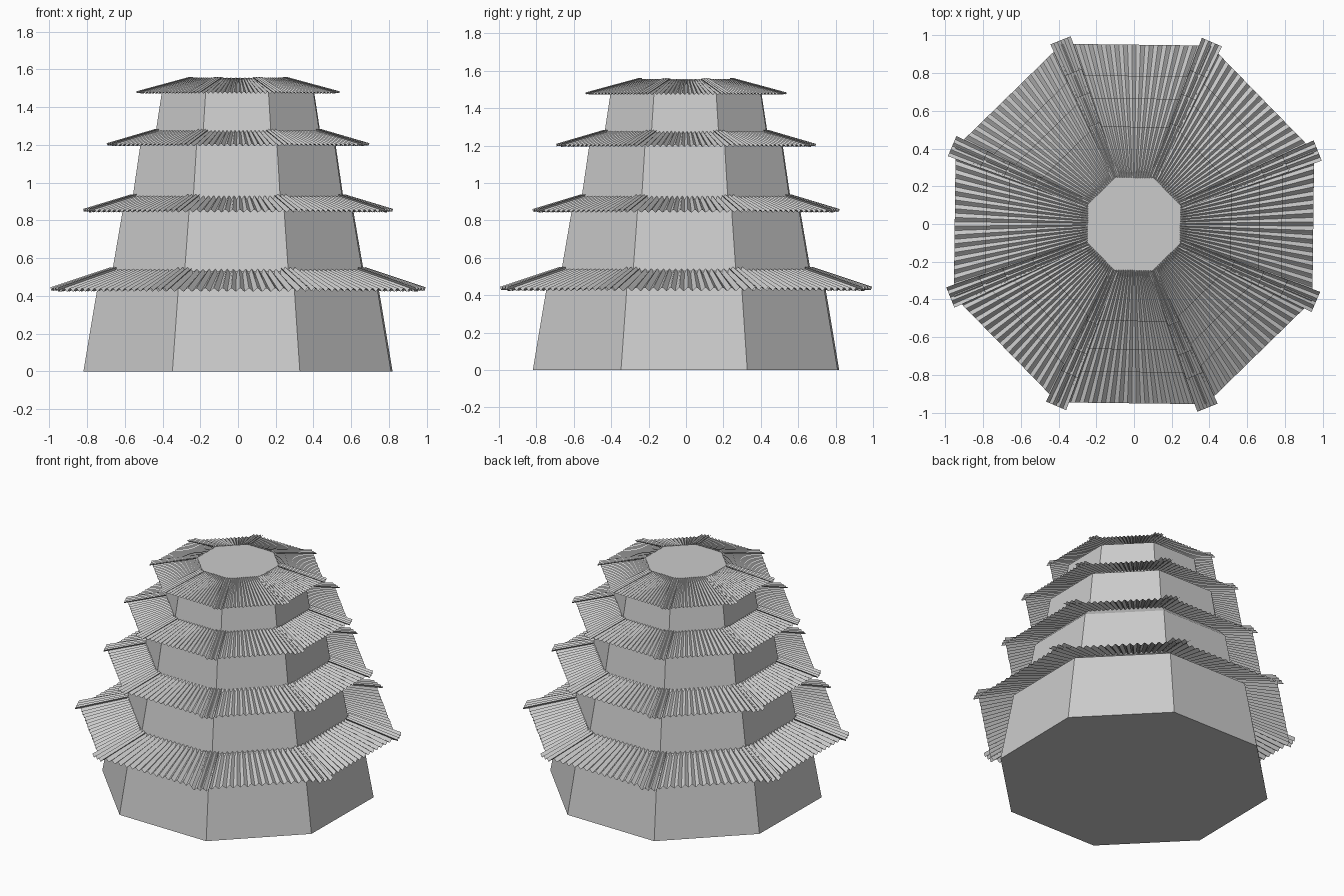
import bpy, bmesh
from math import sin, cos, pi, radians, tan
from mathutils import Matrix, Vector

cube = bpy.data.objects.get("Cube")
if cube:
    bpy.data.objects.remove(cube)

SIDES = 8
TURN = radians(-0.7)
HALF = tan(pi / SIDES)


def material(name, rgb):
    m = bpy.data.materials.new(name)
    m.use_nodes = True
    m.diffuse_color = (*rgb, 1)
    m.node_tree.nodes["Principled BSDF"].inputs["Base Color"].default_value = (*rgb, 1)
    return m


grey = material("plain_grey", (0.6, 0.6, 0.6))


def finish(name, bm, smooth=False):
    bm.transform(Matrix.Rotation(TURN, 4, "Z"))
    mesh = bpy.data.meshes.new(name)
    bm.to_mesh(mesh)
    bm.free()
    mesh.materials.append(grey)
    ob = bpy.data.objects.new(name, mesh)
    bpy.context.collection.objects.link(ob)
    if smooth:
        bpy.ops.object.select_all(action="DESELECT")
        ob.select_set(True)
        bpy.context.view_layer.objects.active = ob
        bpy.ops.object.shade_smooth_by_angle(angle=radians(50))
    return ob


def wave_sheet(bm, inner, outer, half_in, half_out, waves, height, angle):
    """Corrugated sheet running outward along +x, then turned to its side."""
    steps = waves * 6
    rot = Matrix.Rotation(angle, 3, "Z")
    rows = []
    for i in range(steps + 1):
        t = 2 * i / steps - 1
        lift = height * cos(2 * pi * waves * i / steps)
        rows.append([bm.verts.new(rot @ Vector((r, t * h, z + lift)))
                     for (r, z), h in ((inner, half_in), (outer, half_out))])
    for a, b in zip(rows, rows[1:]):
        bm.faces.new((a[0], a[1], b[1], b[0]))


# Octagonal tower body, lofted through (apothem, height) rings
profile = [(0.815, 0), (0.735, 0.48), (0.663, 0.53), (0.605, 0.87), (0.555, 0.925),
           (0.512, 1.22), (0.434, 1.265), (0.4, 1.49), (0.25, 1.55)]
bm = bmesh.new()
rings = []
for apothem, z in profile:
    radius = apothem / cos(pi / SIDES)
    rings.append([bm.verts.new((radius * cos((k + 0.5) * 2 * pi / SIDES),
                                radius * sin((k + 0.5) * 2 * pi / SIDES), z))
                  for k in range(SIDES)])
for low, high in zip(rings, rings[1:]):
    for k in range(SIDES):
        n = (k + 1) % SIDES
        bm.faces.new((low[k], low[n], high[n], high[k]))
bm.faces.new(rings[0][::-1])
bm.faces.new(rings[-1])
finish("tower_body", bm)

# Roof tiers: inner and outer (apothem, height)
tiers = [((0.655, 0.535), (0.95, 0.432)), ((0.548, 0.925), (0.785, 0.85)),
         ((0.428, 1.272), (0.665, 1.2)), ((0.245, 1.552), (0.515, 1.477))]
for level, (inner, outer) in enumerate(tiers, 1):
    size = outer[0] / tiers[0][1][0]
    roof, ridges = bmesh.new(), bmesh.new()
    for k in range(SIDES):
        angle = k * 2 * pi / SIDES
        # Fanned corrugated panel on each side
        wave_sheet(roof, inner, outer, inner[0] * HALF, outer[0] * HALF,
                   17, 0.009 * size, angle)
        # Narrow ridge strip over each corner
        ridge_in = (inner[0] / cos(pi / SIDES), inner[1] + 0.008 * size)
        ridge_out = (outer[0] / cos(pi / SIDES) + 0.02 * size, outer[1] + 0.004 * size)
        wave_sheet(ridges, ridge_in, ridge_out, 0.042 * size, 0.058 * size,
                   3, 0.009 * size, angle + pi / SIDES)
    finish(f"roof_panels_{level}", roof, True)
    finish(f"ridge_strips_{level}", ridges, True)
